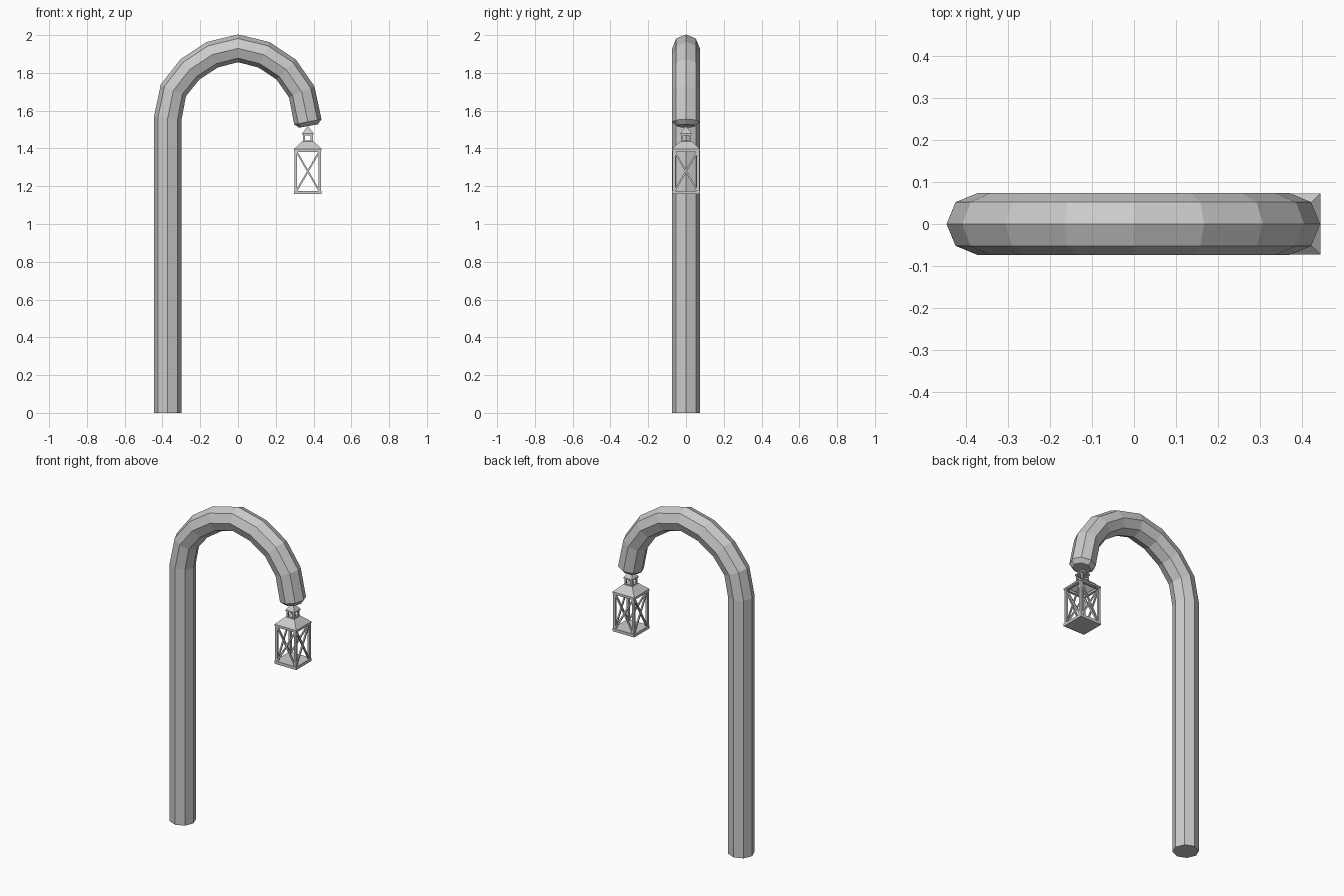
import bpy, bmesh, math
from mathutils import Vector, Matrix

if "Cube" in bpy.data.objects:
    bpy.data.objects.remove(bpy.data.objects["Cube"])


def finish(name, bm):
    bmesh.ops.recalc_face_normals(bm, faces=bm.faces)
    me = bpy.data.meshes.new(name)
    bm.to_mesh(me)
    bm.free()
    ob = bpy.data.objects.new(name, me)
    bpy.context.collection.objects.link(ob)
    return ob


def box(bm, centre, size):
    m = Matrix.Translation(centre) @ Matrix.Diagonal((*size, 1))
    bmesh.ops.create_cube(bm, size=1, matrix=m)


def bar(bm, a, b, width, depth):
    """Bar from a to b, lying in a plane facing y."""
    a, b = Vector(a), Vector(b)
    d = b - a
    rot = Matrix.Rotation(math.atan2(d.x, d.z), 4, 'Y')
    m = Matrix.Translation((a + b) / 2) @ rot @ Matrix.Diagonal((width, depth, d.length, 1))
    bmesh.ops.create_cube(bm, size=1, matrix=m)


def square_loft(bm, rings, cap_bottom=False):
    """Square sections (half width, z) joined in order."""
    loops = [[bm.verts.new((LX + sx * h, sy * h, z))
              for sx, sy in ((-1, -1), (1, -1), (1, 1), (-1, 1))] for h, z in rings]
    for lo, hi in zip(loops, loops[1:]):
        for i in range(4):
            j = (i + 1) % 4
            bm.faces.new((lo[i], lo[j], hi[j], hi[i]))
    if cap_bottom:
        bm.faces.new(loops[0][::-1])
    bm.faces.new(loops[-1])


LX = 0.37

# Octagonal post bending into the crook, with a chamfered tip
path = [(-0.372, 0), (-0.372, 1.56), (-0.342, 1.708), (-0.255, 1.818), (-0.137, 1.896),
        (0, 1.93), (0.137, 1.896), (0.255, 1.818), (0.337, 1.70), (0.37, 1.541), (0.374, 1.519)]
pts = [Vector((x, 0, z)) for x, z in path]
bm = bmesh.new()
rings = []
for i, p in enumerate(pts):
    t_in = (p - pts[max(i - 1, 0)]).normalized()
    t_out = (pts[min(i + 1, len(pts) - 1)] - p).normalized()
    t = (t_in + t_out).normalized()
    side = Vector((t.z, 0, -t.x))
    r = 0.05 if i == len(pts) - 1 else 0.0735
    rings.append([bm.verts.new(p + r * (side * math.cos(k * math.pi / 4)
                  + Vector((0, 1, 0)) * math.sin(k * math.pi / 4))) for k in range(8)])
for lo, hi in zip(rings, rings[1:]):
    for k in range(8):
        j = (k + 1) % 8
        bm.faces.new((lo[k], lo[j], hi[j], hi[k]))
bm.faces.new(rings[0])
bm.faces.new(rings[-1])
finish("crook_post", bm)

# Lantern floor
bm = bmesh.new()
box(bm, (LX, 0, 1.167), (0.146, 0.146, 0.018))
finish("lantern_floor", bm)

# Lantern cage: corner posts, top rails and cross braces on four sides
bm = bmesh.new()
W, T, Z0, Z1 = 0.0705, 0.014, 1.176, 1.396
c = W - T / 2
for k in range(4):
    start = len(bm.verts)
    box(bm, (-c, -c, (Z0 + Z1) / 2), (T, T, Z1 - Z0))
    box(bm, (0, -c, Z1 - T / 2), (2 * c - T, T, T))
    for s in (-1, 1):
        bar(bm, (-s * (c - 0.004), -c, Z0), (s * (c - 0.004), -c, Z1 - T), 0.009, 0.008)
    bm.verts.ensure_lookup_table()
    bmesh.ops.rotate(bm, verts=bm.verts[start:], cent=(0, 0, 0),
                     matrix=Matrix.Rotation(k * math.pi / 2, 3, 'Z'))
bmesh.ops.translate(bm, verts=bm.verts, vec=(LX, 0, 0))
finish("lantern_cage", bm)

# Sloped roof, hollow underneath
bm = bmesh.new()
square_loft(bm, [(0.058, 1.388), (0.073, 1.388), (0.073, 1.398), (0.03, 1.438)])
finish("lantern_roof", bm)

# Small vent with corner posts and rails
bm = bmesh.new()
for z in (1.440, 1.472):
    box(bm, (LX, 0, z), (0.052, 0.052, 0.006))
for sx in (-1, 1):
    for sy in (-1, 1):
        box(bm, (LX + sx * 0.0205, sy * 0.0205, 1.456), (0.011, 0.011, 0.034))
finish("lantern_vent", bm)

# Pointed vent cap reaching up to the crook
bm = bmesh.new()
square_loft(bm, [(0.030, 1.474), (0.030, 1.480), (0.003, 1.516)], cap_bottom=True)
finish("vent_cap", bm)
